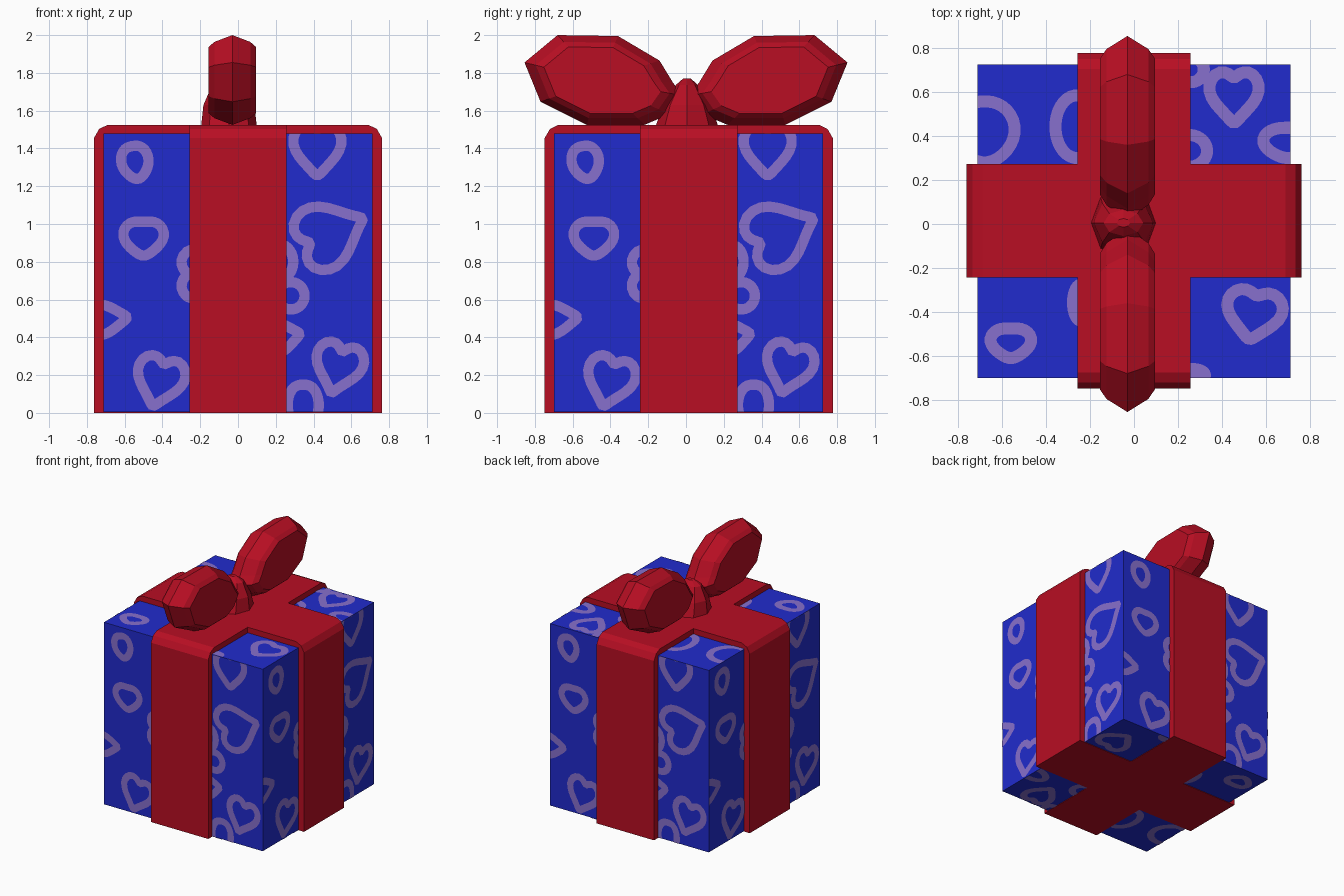
import bpy, bmesh, math
from mathutils import Matrix, Vector

if "Cube" in bpy.data.objects:
    bpy.data.objects.remove(bpy.data.objects["Cube"])


def material(name, rgb):
    m = bpy.data.materials.new(name)
    m.diffuse_color = (*rgb, 1)
    m.use_nodes = True
    m.node_tree.nodes["Principled BSDF"].inputs["Base Color"].default_value = m.diffuse_color
    return m


RED = material("ribbon red", (0.479, 0.0044, 0.0168))
BLUE = material("paper blue", (0.015, 0.024, 0.61))
LILAC = material("heart lilac", (0.242, 0.162, 0.61))

HALF, TOP, CY = 0.7125, 1.48, 0.0125     # box half width, height, y centre
BAND = 0.2575                            # ribbon half width


def finish(bm, name, mat, fix_normals=True):
    if fix_normals:
        bmesh.ops.recalc_face_normals(bm, faces=bm.faces[:])
    me = bpy.data.meshes.new(name)
    bm.to_mesh(me)
    bm.free()
    me.materials.append(mat)
    ob = bpy.data.objects.new(name, me)
    bpy.context.collection.objects.link(ob)
    return ob


def loft(name, mat, rings):
    """Skin a stack of equal point rings and cap both ends."""
    bm = bmesh.new()
    vs = [[bm.verts.new(p) for p in r] for r in rings]
    n = len(vs[0])
    for a, b in zip(vs, vs[1:]):
        for i in range(n):
            j = (i + 1) % n
            bm.faces.new((a[i], a[j], b[j], b[i]))
    bm.faces.new(vs[0])
    bm.faces.new(vs[-1])
    return finish(bm, name, mat)


# wrapped box
loft("gift_box", BLUE, [[(sx * HALF, CY + sy * HALF, z)
     for sx, sy in ((-1, -1), (1, -1), (1, 1), (-1, 1))] for z in (0.004, TOP)])

# two ribbon bands with bevelled shoulders
half_profile = [(0.7625, 0), (0.7625, 1.455), (0.735, 1.503), (0.69, 1.525)]
profile = half_profile + [(-x, z) for x, z in reversed(half_profile)]
for name, turn in (("ribbon_across", 0), ("ribbon_front_to_back", math.pi / 2)):
    ob = loft(name, RED, [[(x, y, z) for x, z in profile] for y in (-BAND, BAND)])
    ob.data.transform(Matrix.Translation((0, 0.0145, 0)) @ Matrix.Rotation(turn, 4, 'Z'))

# bow loops: a rim outline with smaller flat sides
outline = [(0.02, 1.68), (0.07, 1.75), (0.14, 1.865), (0.36, 1.995), (0.68, 2.0),
           (0.855, 1.855), (0.77, 1.647), (0.525, 1.525), (0.22, 1.525), (0.09, 1.58)]
BX, LOOP_C = -0.03, (0.46, 1.76)
for name, s in (("bow_loop_back", 1), ("bow_loop_front", -1)):
    rings = []
    for x, k in ((-0.125, 0.74), (-0.095, 0.85), (0, 1), (0.095, 0.85), (0.125, 0.74)):
        rings.append([(BX + x, s * (LOOP_C[0] + (y - LOOP_C[0]) * k),
                       LOOP_C[1] + (z - LOOP_C[1]) * k) for y, z in outline])
    loft(name, RED, rings)

# bow knot: faceted dome
loft("bow_knot", RED, [[(-0.048 + rx * math.cos(i * math.pi / 4),
                         0.005 + ry * math.sin(i * math.pi / 4), z) for i in range(8)]
     for rx, ry, z in ((0.147, 0.165, 1.52), (0.135, 0.125, 1.63),
                       (0.09, 0.06, 1.735), (0.03, 0.02, 1.77))])

# printed heart outlines: centre u, v, outer width, height, turn in degrees, notch
side_hearts = [
    (-0.545, 1.33, 0.20, 0.24, 10, 0.2), (-0.50, 0.93, 0.27, 0.25, 0, 0.35),
    (-0.19, 0.735, 0.32, 0.30, 90, 0.7), (-0.71, 0.495, 0.22, 0.30, 95, 0.6),
    (-0.415, 0.17, 0.31, 0.33, -15, 0.7), (0.42, 1.40, 0.31, 0.34, 0, 0.6),
    (0.49, 0.95, 0.40, 0.43, 115, 0.75), (0.28, 0.62, 0.20, 0.20, 0, 0.0),
    (0.22, 0.80, 0.20, 0.24, 0, 0.0), (0.22, 0.40, 0.22, 0.27, 100, 0.6),
    (0.53, 0.24, 0.31, 0.33, -15, 0.75), (0.345, 0.03, 0.22, 0.32, 0, 0.2)]
top_hearts = [
    (-0.68, 0.41, 0.33, 0.34, 0, 0.1), (-0.26, 0.43, 0.25, 0.34, 0, 0.0),
    (0.455, 0.57, 0.28, 0.30, 0, 0.65), (0.70, 0.36, 0.28, 0.20, 0, 0.2),
    (0.26, 0.69, 0.17, 0.17, 0, 0.0), (0.25, 0.32, 0.22, 0.20, 0, 0.0),
    (-0.56, -0.55, 0.24, 0.20, 0, 0.3), (-0.24, -0.37, 0.13, 0.22, 0, 0.0),
    (0.545, -0.42, 0.31, 0.29, -10, 0.6), (0.27, -0.70, 0.16, 0.11, 0, 0.0)]
STROKE, N = 0.055, 32


def heart_line(u, v, w, h, turn, n):
    a = math.radians(turn)
    pts = []
    for i in range(N):
        t = 2 * math.pi * (i + 0.5) / N
        s, c = math.sin(t), math.cos(t)
        curve = (13 * c - 5 * math.cos(2 * t) - 2 * math.cos(3 * t) - math.cos(4 * t) + 2.5) / 14.5
        x = (w - STROKE) / 2 * s * (1 - n + n * s * s)
        y = (h - STROKE) / 2 * ((1 - n) * c + n * curve)
        pts.append(Vector((u + x * math.cos(a) - y * math.sin(a),
                           v + x * math.sin(a) + y * math.cos(a), 0)))
    return pts


def print_hearts(target, hearts, is_top, matrix):
    """Draw strokes, trim them to the visible paper, and place them on a box side."""
    for heart in hearts:
        bm = bmesh.new()
        pts = heart_line(*heart)
        inner, outer = [], []
        for i, p in enumerate(pts):
            d = (pts[(i + 1) % N] - pts[i - 1]).normalized()
            side = Vector((-d.y, d.x, 0)) * STROKE / 2
            inner.append(bm.verts.new(p - side))
            outer.append(bm.verts.new(p + side))
        for i in range(N):
            j = (i + 1) % N
            bm.faces.new((inner[i], inner[j], outer[j], outer[i]))
        su = 1 if heart[0] > 0 else -1
        planes = [((su * BAND, 0, 0), (-su, 0, 0)), ((su * HALF, 0, 0), (su, 0, 0))]
        if is_top:
            sv = 1 if heart[1] > 0 else -1
            planes += [((0, sv * BAND, 0), (0, -sv, 0)), ((0, sv * HALF, 0), (0, sv, 0))]
        else:
            planes += [((0, 0.004, 0), (0, -1, 0)), ((0, TOP, 0), (0, 1, 0))]
        for co, no in planes:
            bmesh.ops.bisect_plane(bm, geom=bm.verts[:] + bm.edges[:] + bm.faces[:],
                                   plane_co=co, plane_no=no, clear_outer=True)
        bm.normal_update()
        for f in bm.faces:
            if f.normal.z < 0:
                f.normal_flip()
        bm.transform(matrix)
        me = bpy.data.meshes.new("stroke")
        bm.to_mesh(me)
        bm.free()
        target.from_mesh(me)
        bpy.data.meshes.remove(me)


# same print on the four walls, another on lid and base
move = Matrix.Translation((0, CY, 0))
walls = bmesh.new()
for k in range(4):
    print_hearts(walls, side_hearts, False, move @ Matrix.Rotation(k * math.pi / 2, 4, 'Z')
                 @ Matrix.Translation((0, -HALF - 0.003, 0)) @ Matrix.Rotation(math.pi / 2, 4, 'X'))
finish(walls, "wall_heart_print", LILAC, False)
lid = bmesh.new()
print_hearts(lid, top_hearts, True, move @ Matrix.Translation((0, 0, TOP + 0.003)))
finish(lid, "lid_heart_print", LILAC, False)
base = bmesh.new()
print_hearts(base, top_hearts, True, move @ Matrix.Translation((0, 0, 0.001))
             @ Matrix.Rotation(math.pi, 4, 'X'))
finish(base, "base_heart_print", LILAC, False)
